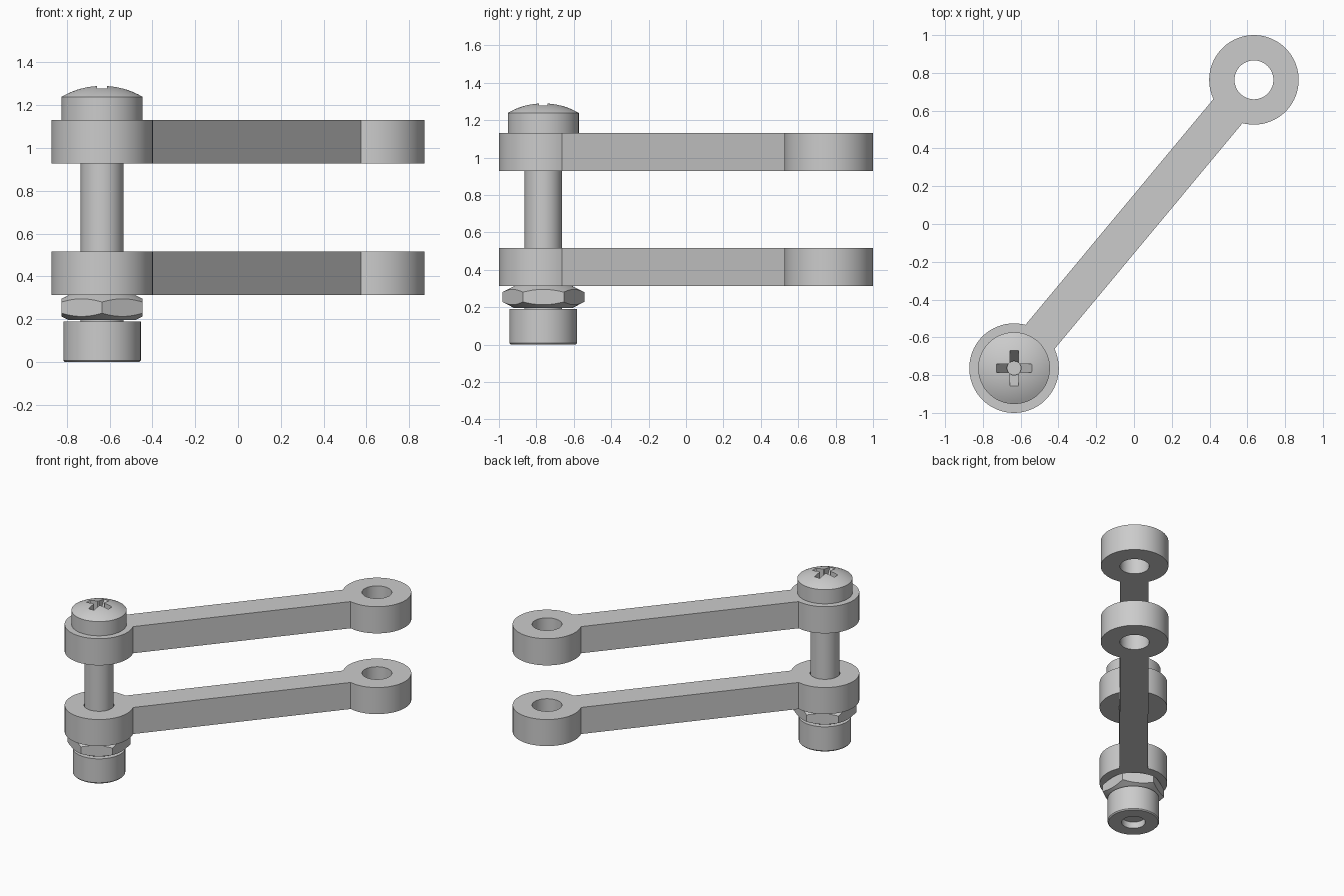
import bpy, bmesh, math
from mathutils import Matrix, Vector

cube = bpy.data.objects.get("Cube")
if cube:
    bpy.data.objects.remove(cube, do_unlink=True)

PIN = Vector((-0.635, -0.763, 0))      # bolt axis; the far eye mirrors it
EYE_R, HOLE_R, HALF_W = 0.237, 0.103, 0.1

steel = bpy.data.materials.new("light grey steel")
steel.use_nodes = True
grey = (0.6, 0.6, 0.6, 1)
steel.diffuse_color = grey
steel.node_tree.nodes["Principled BSDF"].inputs["Base Color"].default_value = grey


def add_object(name, bm, location=(0, 0, 0)):
    bmesh.ops.remove_doubles(bm, verts=bm.verts, dist=1e-5)
    bmesh.ops.recalc_face_normals(bm, faces=bm.faces)
    mesh = bpy.data.meshes.new(name)
    bm.to_mesh(mesh)
    bm.free()
    mesh.materials.append(steel)
    ob = bpy.data.objects.new(name, mesh)
    ob.location = location
    bpy.context.collection.objects.link(ob)
    return ob


def activate(ob):
    bpy.ops.object.select_all(action='DESELECT')
    ob.select_set(True)
    bpy.context.view_layer.objects.active = ob


def smooth(ob):
    activate(ob)
    bpy.ops.object.shade_smooth_by_angle(angle=math.radians(25))


def lathe(name, profile, steps=72):
    """Revolve (radius, height) points around the bolt axis."""
    bm = bmesh.new()
    verts = [bm.verts.new((r, 0, z)) for r, z in profile]
    edges = [bm.edges.new(pair) for pair in zip(verts, verts[1:])]
    bmesh.ops.spin(bm, geom=verts + edges, cent=(0, 0, 0), axis=(0, 0, 1),
                   angle=math.tau, steps=steps, use_duplicate=False)
    return add_object(name, bm, PIN)


def prism(name, points, depth, turn=Matrix()):
    """Extrude an x-z outline symmetrically along y, then turn it."""
    bm = bmesh.new()
    face = bm.faces.new([bm.verts.new((x, -depth / 2, z)) for x, z in points])
    out = bmesh.ops.extrude_face_region(bm, geom=[face])["geom"]
    bmesh.ops.translate(bm, vec=(0, depth, 0),
                        verts=[v for v in out if isinstance(v, bmesh.types.BMVert)])
    bmesh.ops.transform(bm, matrix=turn, verts=bm.verts)
    return add_object(name, bm, PIN)


def boolean(ob, tool, operation):
    mod = ob.modifiers.new("cut", 'BOOLEAN')
    mod.object, mod.operation, mod.solver = tool, operation, 'EXACT'
    activate(ob)
    bpy.ops.object.modifier_apply(modifier=mod.name)
    bpy.data.objects.remove(tool, do_unlink=True)


def arc(center, radius, start, end, count):
    return [center + radius * Vector((math.cos(a), math.sin(a), 0))
            for a in (start + (end - start) * i / count for i in range(count + 1))]


def link_arm(name, bottom, top):
    """Flat bar with a round, drilled eye at each end."""
    heading = math.atan2(-PIN.y, -PIN.x)
    neck = math.asin(HALF_W / EYE_R)
    outline = []
    for center, toward in ((PIN, heading), (-PIN, heading + math.pi)):
        outline += arc(center, EYE_R, toward + neck, toward + math.tau - neck, 60)
    holes = [arc(c, HOLE_R, 0, math.tau, 48)[:-1] for c in (PIN, -PIN)]
    curve = bpy.data.curves.new(name, 'CURVE')
    curve.dimensions, curve.fill_mode = '2D', 'BOTH'
    curve.extrude = (top - bottom) / 2
    for loop in [outline] + holes:
        spline = curve.splines.new('POLY')
        spline.points.add(len(loop) - 1)
        spline.use_cyclic_u = True
        for point, co in zip(spline.points, loop):
            point.co = (co.x, co.y, 0, 1)
    ob = bpy.data.objects.new(name, curve)
    bpy.context.collection.objects.link(ob)
    activate(ob)
    bpy.ops.object.convert(target='MESH')
    ob = bpy.context.view_layer.objects.active
    bm = bmesh.new()
    bm.from_mesh(ob.data)
    bmesh.ops.remove_doubles(bm, verts=bm.verts, dist=1e-5)
    bmesh.ops.recalc_face_normals(bm, faces=bm.faces)
    bm.to_mesh(ob.data)
    bm.free()
    ob.data.materials.clear()
    ob.data.materials.append(steel)
    ob.location.z = (top + bottom) / 2
    smooth(ob)


# Two matching arms
link_arm("lower_arm", 0.313, 0.515)
link_arm("upper_arm", 0.927, 1.13)

# Bolt with a domed head
HEAD_R, RIM, DOME = 0.19, 1.238, 0.052
sphere_r = (HEAD_R ** 2 + DOME ** 2) / (2 * DOME)
half = math.asin(HEAD_R / sphere_r)
dome = [(sphere_r * math.sin(half * (1 - i / 10)),
         RIM + DOME - sphere_r * (1 - math.cos(half * (1 - i / 10))))
        for i in range(11)]
bolt = lathe("bolt", [(0, 0.12), (0.1, 0.12), (0.1, 1.13), (HEAD_R, 1.13)] + dome)

# Cross recess: two tapered slots and a round centre
taper = [(-0.03, 1.17), (0.03, 1.17), (0.107, 1.3), (-0.107, 1.3)]
for turn in (0, math.pi / 2):
    slot = prism("slot_cutter", taper, 0.045, Matrix.Rotation(turn, 4, 'Z'))
    boolean(bolt, slot, 'DIFFERENCE')
centre = lathe("centre_cutter", [(0, 1.165), (0.037, 1.165), (0.037, 1.32), (0, 1.32)], 32)
boolean(bolt, centre, 'DIFFERENCE')
smooth(bolt)

# Hexagonal nut, chamfered by a double cone
nut = lathe("nut", [(0, 0.195), (0.155, 0.195), (0.225, 0.231),
                    (0.225, 0.277), (0.155, 0.313), (0, 0.313)], 96)
corner = 0.19 / math.cos(math.pi / 6)
hexagon = [(corner * math.sin(i * math.pi / 3), corner * math.cos(i * math.pi / 3))
           for i in range(6)]
stand = Matrix.Translation((0, 0, 0.25)) @ Matrix.Rotation(math.pi / 2, 4, 'X')
boolean(nut, prism("hex_cutter", hexagon, 0.4, stand), 'INTERSECT')
activate(nut)
bpy.ops.object.shade_smooth_by_angle(angle=math.radians(15))

# End cap with a shallow round recess underneath
cap = lathe("end_cap", [(0, 0.05), (0.083, 0.05), (0.083, 0), (0.174, 0),
                        (0.181, 0.008), (0.181, 0.19), (0, 0.19)])
smooth(cap)
